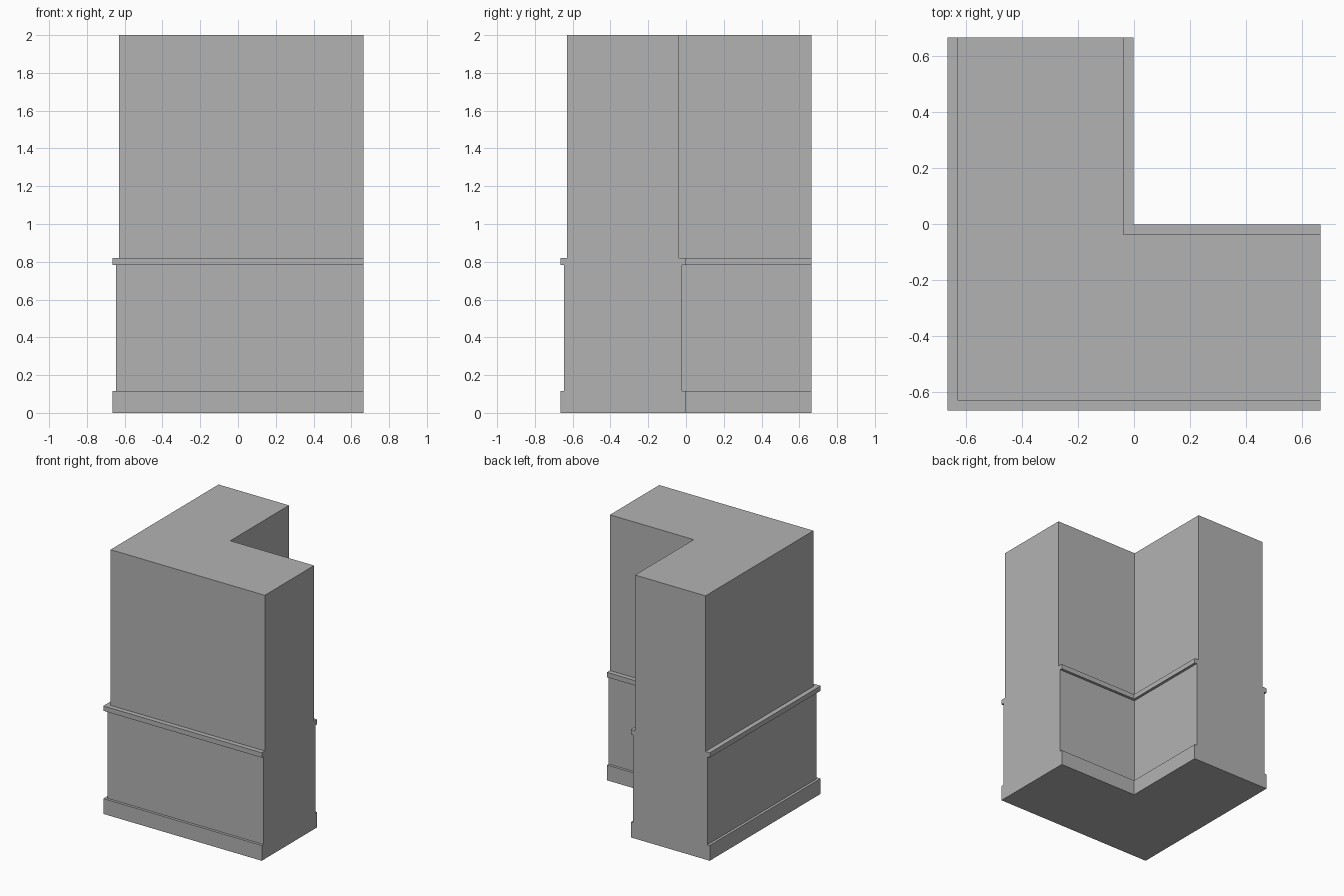
import bpy
import bmesh
import math

cube = bpy.data.objects.get("Cube")
if cube:
    bpy.data.objects.remove(cube, do_unlink=True)

# Plain grey plaster
grey = bpy.data.materials.new("plaster_grey")
grey.use_nodes = True
colour = (0.45, 0.45, 0.45, 1)
grey.diffuse_color = colour
grey.node_tree.nodes["Principled BSDF"].inputs["Base Color"].default_value = colour

OUTER = -0.665   # outer faces of both arms
INNER = -0.002   # inner faces of both arms
END = 0.665      # flat ends of both arms

# Wall outline on one side: (inset, height), for skirting, dado, rail, upper wall
side = [(0, 0), (0, 0.116), (0.02, 0.116), (0.02, 0.782),
        (0, 0.782), (0, 0.819), (0.036, 0.819), (0.036, 2)]
section = [(OUTER + d, z) for d, z in side]
section += [(INNER - d, z) for d, z in reversed(side)]

# Sweep the section around the corner with a mitred turn
bm = bmesh.new()
rings = [
    [bm.verts.new((END, p, z)) for p, z in section],
    [bm.verts.new((p, p, z)) for p, z in section],
    [bm.verts.new((p, END, z)) for p, z in section],
]
count = len(section)
for a, b in zip(rings, rings[1:]):
    for i in range(count):
        j = (i + 1) % count
        bm.faces.new((a[i], a[j], b[j], b[i]))

# Close the two flat ends
bm.faces.new(rings[0])
bm.faces.new(rings[-1])

# Merge flat mitre seams into single L-shaped faces
bmesh.ops.recalc_face_normals(bm, faces=bm.faces)
bmesh.ops.dissolve_limit(bm, angle_limit=math.radians(1),
                         verts=bm.verts, edges=bm.edges)

mesh = bpy.data.meshes.new("corner_wall")
bm.to_mesh(mesh)
bm.free()
mesh.materials.append(grey)
wall = bpy.data.objects.new("corner_wall", mesh)
bpy.context.collection.objects.link(wall)
